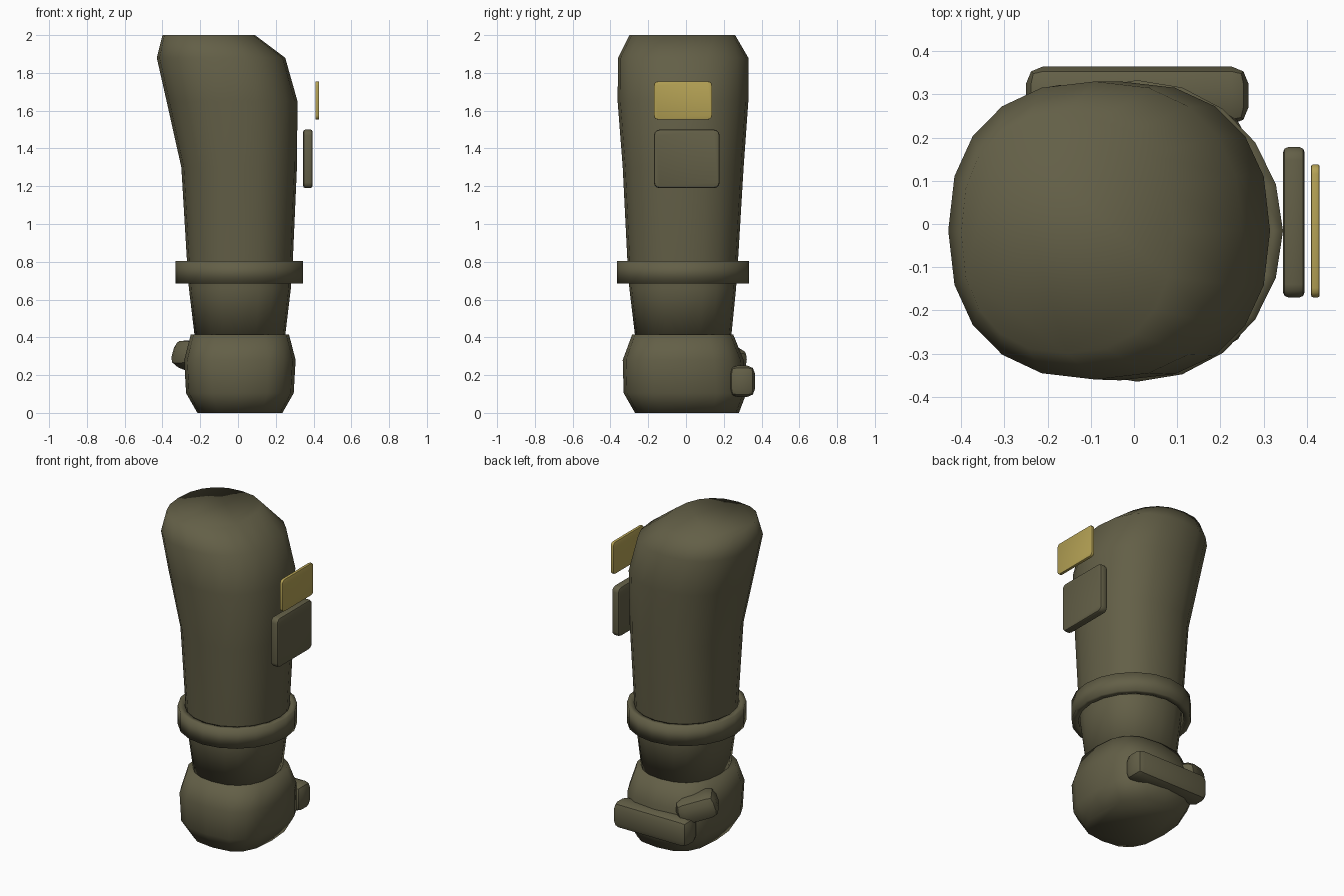
import bpy, bmesh
from math import sin, cos, pi, radians, copysign
from mathutils import Matrix, Vector

cube = bpy.data.objects.get("Cube")
if cube:
    bpy.data.objects.remove(cube)


def material(name, rgb):
    m = bpy.data.materials.new(name)
    m.use_nodes = True
    m.diffuse_color = (*rgb, 1)
    bsdf = m.node_tree.nodes["Principled BSDF"]
    bsdf.inputs["Base Color"].default_value = (*rgb, 1)
    bsdf.inputs["Roughness"].default_value = 0.8
    return m


OLIVE = material("olive drab", (0.125, 0.115, 0.063))
GOLD = material("brass yellow", (0.46, 0.36, 0.09))


def finish(name, bm, mat, smooth=True):
    bmesh.ops.recalc_face_normals(bm, faces=bm.faces)
    for f in bm.faces:
        f.smooth = smooth
    mesh = bpy.data.meshes.new(name)
    bm.to_mesh(mesh)
    bm.free()
    mesh.materials.append(mat)
    ob = bpy.data.objects.new(name, mesh)
    bpy.context.collection.objects.link(ob)
    return ob


def ring(bm, z, x0, x1, y0, y1, sides, power):
    """Squared-off oval filling the given extents at height z."""
    verts = []
    for i in range(sides):
        a = 2 * pi * i / sides
        c, s = cos(a), sin(a)
        x = (x0 + x1) / 2 + (x1 - x0) / 2 * copysign(abs(c) ** power, c)
        y = (y0 + y1) / 2 + (y1 - y0) / 2 * copysign(abs(s) ** power, s)
        verts.append(bm.verts.new((x, y, z)))
    return verts


def bridge(bm, a, b):
    for i in range(len(a)):
        j = (i + 1) % len(a)
        bm.faces.new((a[i], a[j], b[j], b[i]))


def loft(name, sections, sides, power):
    bm = bmesh.new()
    rings = [ring(bm, *s, sides, power) for s in sections]
    for a, b in zip(rings, rings[1:]):
        bridge(bm, a, b)
    bm.faces.new(rings[0])
    bm.faces.new(rings[-1])
    return finish(name, bm, OLIVE)


def rounded_box(name, lo, hi, mat, corner, edge=0.0, turn=None):
    """Box with corner rounding along x, then a finer bevel on its faces."""
    lo, hi = Vector(lo), Vector(hi)
    size, mid = hi - lo, (lo + hi) / 2
    bm = bmesh.new()
    bmesh.ops.create_cube(bm, size=1)
    bmesh.ops.scale(bm, vec=size, verts=bm.verts)
    if edge:
        along = [e for e in bm.edges
                 if abs(e.verts[0].co.x - e.verts[1].co.x) > size.x / 2]
        bmesh.ops.bevel(bm, geom=along, offset=corner, segments=3,
                        profile=0.5, affect='EDGES')
        rim = [e for e in bm.edges
               if abs(e.verts[0].co.x - e.verts[1].co.x) < size.x / 2]
        bmesh.ops.bevel(bm, geom=rim, offset=edge, segments=2,
                        profile=0.5, affect='EDGES')
    else:
        bmesh.ops.bevel(bm, geom=bm.edges[:], offset=corner, segments=2,
                        profile=0.5, affect='EDGES')
    if turn:
        bmesh.ops.transform(bm, matrix=turn, verts=bm.verts)
    bmesh.ops.translate(bm, vec=mid, verts=bm.verts)
    ob = finish(name, bm, mat)
    bpy.ops.object.select_all(action='DESELECT')
    ob.select_set(True)
    bpy.context.view_layer.objects.active = ob
    bpy.ops.object.shade_smooth_by_angle(angle=radians(40))
    return ob


# Sleeve: tapered forearm leaning outward at the bent elbow
loft("sleeve", [
    (0.41, -0.23, 0.25, -0.27, 0.24),
    (0.66, -0.26, 0.28, -0.30, 0.265),
    (0.80, -0.27, 0.29, -0.31, 0.275),
    (1.30, -0.30, 0.312, -0.335, 0.305),
    (1.65, -0.378, 0.315, -0.362, 0.33),
    (1.88, -0.43, 0.25, -0.36, 0.33),
    (2.00, -0.40, 0.09, -0.30, 0.26)], 20, 0.86)

# Gloved fist
loft("glove", [
    (0.00, -0.215, 0.235, -0.27, 0.28),
    (0.105, -0.275, 0.295, -0.33, 0.32),
    (0.28, -0.285, 0.305, -0.335, 0.305),
    (0.415, -0.25, 0.27, -0.285, 0.25)], 16, 0.7)

# Cuff: loose band around the wrist
bm = bmesh.new()
outer, inner = (-0.33, 0.345, -0.365, 0.333), (-0.29, 0.305, -0.325, 0.293)
loops = [ring(bm, z, *ext, 20, 1.0) for z, ext in
         ((0.685, outer), (0.805, outer), (0.805, inner), (0.685, inner))]
for k in range(4):
    bridge(bm, loops[k], loops[(k + 1) % 4])
finish("cuff_band", bm, OLIVE)

# Curled fingers and thumb
rounded_box("fingers", (-0.25, 0.23, 0.085), (0.265, 0.365, 0.25), OLIVE, 0.04)
turn = Matrix.Rotation(radians(33), 4, 'Z') @ Matrix.Rotation(radians(18), 4, 'Y')
rounded_box("thumb", (-0.34, 0.11, 0.215), (-0.10, 0.29, 0.365), OLIVE, 0.05, turn=turn)

# Patches on the outer side of the arm
rounded_box("arm_pocket", (0.345, -0.17, 1.19), (0.395, 0.178, 1.5), OLIVE, 0.03, 0.012)
rounded_box("arm_badge", (0.41, -0.17, 1.553), (0.43, 0.138, 1.755), GOLD, 0.022, 0.005)
